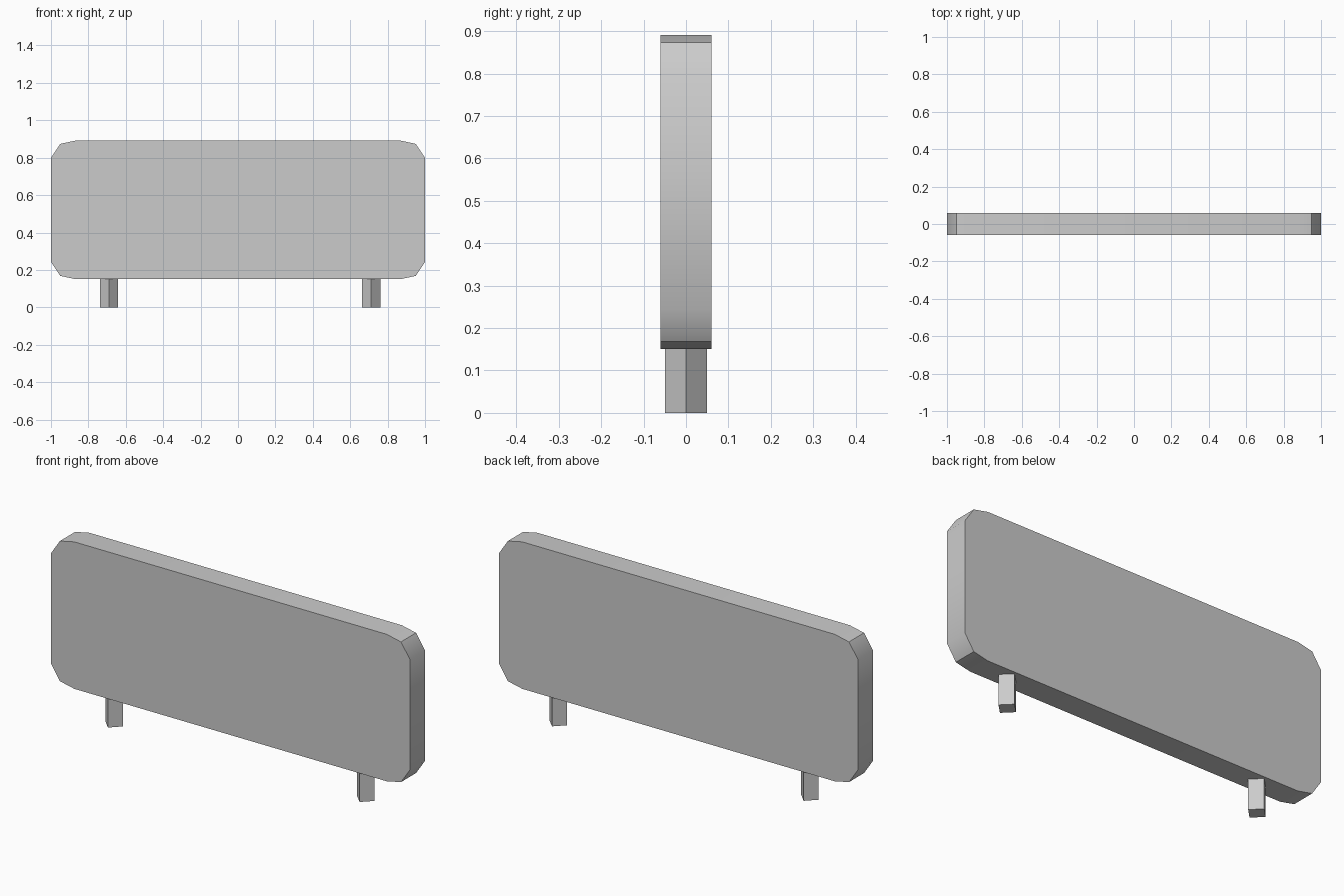
import bpy, bmesh, math

if "Cube" in bpy.data.objects:
    bpy.data.objects.remove(bpy.data.objects["Cube"])

Z_MID, HALF_H, HALF_D = 0.521, 0.37, 0.06

# Panel: chamfered-corner outline, extruded front to back
corner = [(1.0, HALF_H - 0.092), (0.95, HALF_H - 0.017), (0.87, HALF_H)]
outline = []
for sx, sz in ((1, 1), (-1, 1), (-1, -1), (1, -1)):
    pts = [(sx * x, Z_MID + sz * z) for x, z in corner]
    outline += pts if sx * sz > 0 else pts[::-1]

bm = bmesh.new()
face = bm.faces.new([bm.verts.new((x, -HALF_D, z)) for x, z in outline])
ext = bmesh.ops.extrude_face_region(bm, geom=[face], use_keep_orig=True)
back = [g for g in ext["geom"] if isinstance(g, bmesh.types.BMVert)]
bmesh.ops.translate(bm, verts=back, vec=(0, 2 * HALF_D, 0))
bmesh.ops.recalc_face_normals(bm, faces=bm.faces)
mesh = bpy.data.meshes.new("panel")
bm.to_mesh(mesh)
bm.free()
panel = bpy.data.objects.new("panel", mesh)
bpy.context.collection.objects.link(panel)
bpy.context.view_layer.objects.active = panel
panel.select_set(True)
bpy.ops.object.shade_smooth_by_angle(angle=math.radians(40))

# Legs: four-sided posts with an edge facing forward
for name, x in (("left_leg", -0.69), ("right_leg", 0.712)):
    bpy.ops.mesh.primitive_cylinder_add(vertices=4, radius=0.049, depth=0.152,
                                        location=(x, 0, 0.076))
    bpy.context.object.name = name
